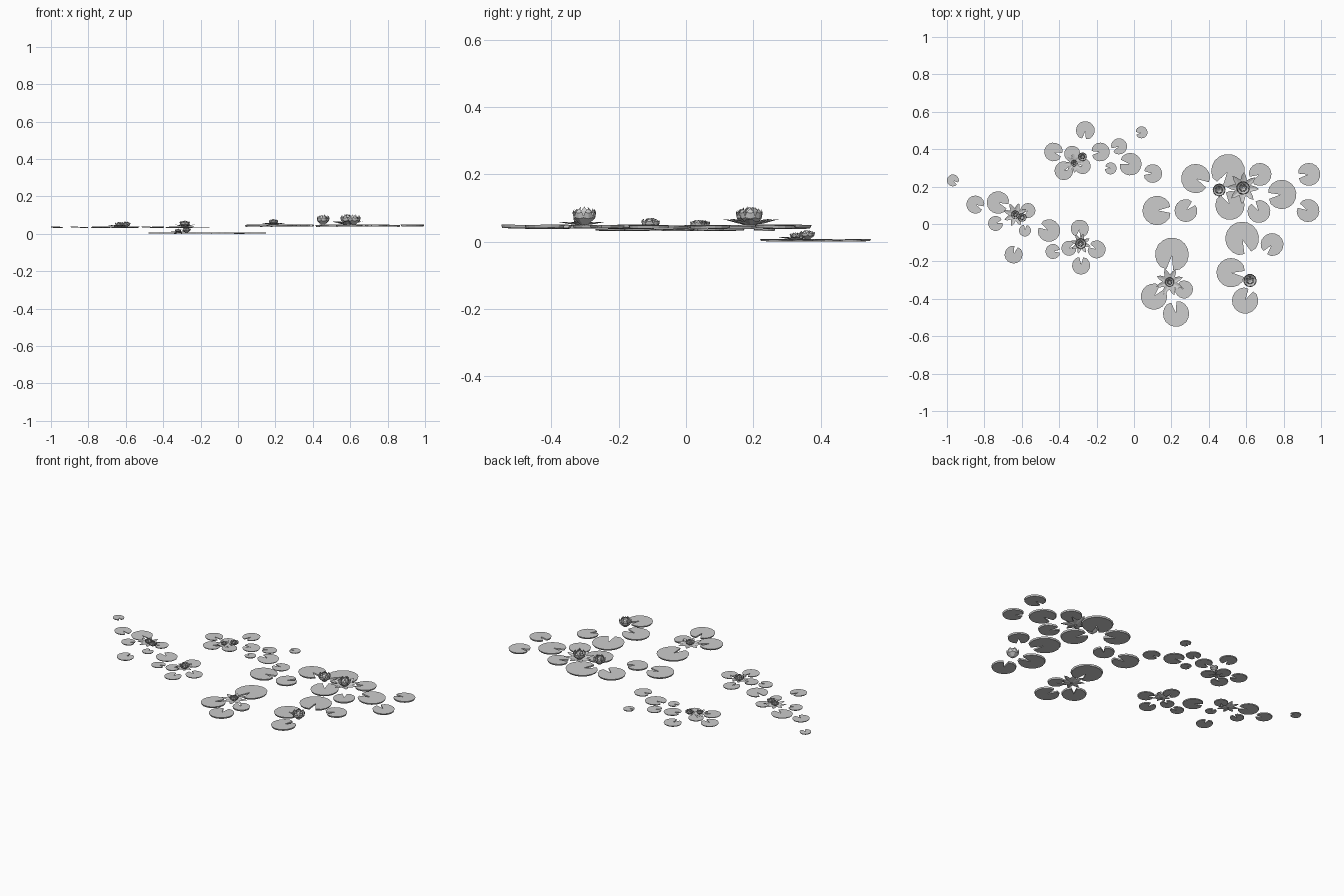
import bpy, bmesh, math, random
from mathutils import Vector, Matrix

if "Cube" in bpy.data.objects:
    bpy.data.objects.remove(bpy.data.objects["Cube"])

random.seed(4)

def finish(bm, name, loc, rot=(0, 0, 0)):
    bmesh.ops.recalc_face_normals(bm, faces=bm.faces)
    me = bpy.data.meshes.new(name)
    bm.to_mesh(me)
    bm.free()
    ob = bpy.data.objects.new(name, me)
    ob.location = loc
    ob.rotation_euler = rot
    bpy.context.collection.objects.link(ob)

# Lily pad: notched disc with a thin, slightly undercut rim
def pad(name, x, y, z, r, notch, thick):
    bm = bmesh.new()
    n, half = 16, math.radians(13)
    layers = []
    for dz, k in ((0, 0.95), (thick, 1.0)):
        ring = [bm.verts.new((0.08 * r, 0, dz))]
        for i in range(n + 1):
            a = half + (2 * math.pi - 2 * half) * i / n
            rr = r * k * (0.93 if i in (0, n) else 1)
            ring.append(bm.verts.new((rr * math.cos(a), rr * math.sin(a), dz)))
        layers.append(ring)
    lo, hi = layers
    for i in range(1, n + 1):
        bm.faces.new((hi[0], hi[i], hi[i + 1]))
        bm.faces.new((lo[0], lo[i + 1], lo[i]))
    for i in range(n + 2):
        j = (i + 1) % (n + 2)
        bm.faces.new((lo[i], lo[j], hi[j], hi[i]))
    t = 0.025
    finish(bm, name, (x, y, z), (random.uniform(-t, t), random.uniform(-t, t), notch))

# Petal ring: pointed, keeled petals; profile gives (radius, height, half width)
def petals(bm, count, profile, offset):
    for k in range(count):
        m = Matrix.Rotation(2 * math.pi * (k + offset) / count, 4, 'Z')
        rows = []
        for r, h, w in profile:
            sides = ((0, 0),) if w == 0 else ((-1, 1), (0, 0), (1, 1))
            rows.append([bm.verts.new(m @ Vector((r - d * 0.15 * w, s * w, h + d * 0.25 * w)))
                         for s, d in sides])
        for a, b in zip(rows, rows[1:]):
            for i in range(2):
                bm.faces.new((a[i], a[i + 1], b[0]) if len(b) == 1
                             else (a[i], a[i + 1], b[i + 1], b[i]))

# Flower: cupped inner rings, plus a star of low petals when open
def flower(name, x, y, z, c, h, s):
    bm = bmesh.new()
    petals(bm, 7, [(.25*c, 0, .2*c), (.85*c, .35*h, .42*c), (.95*c, .65*h, .3*c), (.8*c, .9*h, 0)], 0)
    petals(bm, 6, [(.1*c, 0, .15*c), (.55*c, .4*h, .36*c), (.55*c, .75*h, .25*c), (.3*c, h, 0)], .5)
    if s:
        petals(bm, 8, [(.1*s, 0, .08*s), (.5*s, .12*h, .2*s), (.8*s, .25*h, .13*s), (s, .34*h, 0)], .3)
    finish(bm, name, (x, y, z), (0, 0, random.uniform(0, 6)))

# Each cluster floats at its own level; pads are sorted into a few sizes,
# and their notches turn towards the nearest flower of the cluster
def cluster(name, z, thick, flowers, sizes):
    for i, (x, y, cup, star) in enumerate(flowers):
        flower(f"{name}_flower_{i + 1}", x, y, z + thick, cup, cup * (1.5 if cup > .03 else 1.15), star)
    count = 0
    for r, spots in sizes.items():
        for x, y in spots:
            fx, fy = min(((f[0], f[1]) for f in flowers), key=lambda p: math.hypot(p[0] - x, p[1] - y))
            notch = math.atan2(fy - y, fx - x) + random.uniform(-.3, .3)
            count += 1
            pad(f"{name}_lily_pad_{count}", x, y, z, r, notch, thick)

cluster("back", .003, .005,
        [(-.275, .36, .024, 0), (-.32, .325, .018, .052)],
        {.060: [(-.02, .32)],
         .050: [(-.26, .5), (-.43, .385), (-.18, .385), (-.375, .285), (.1, .27)],
         .043: [(-.33, .375), (-.08, .415), (-.275, .31)],
         .032: [(.04, .49), (-.125, .297)]})

cluster("left", .034, .005,
        [(-.635, .05, .023, .065), (-.598, .035, .024, 0), (-.285, -.105, .029, .055)],
        {.060: [(-.727, .115), (-.455, -.035)],
         .048: [(-.848, .104), (-.29, -.025), (-.2, -.136), (-.644, -.163), (-.283, -.222)],
         .040: [(-.567, .072), (-.74, .003), (-.433, -.147), (-.348, -.13)],
         .032: [(-.968, .233), (-.583, -.035)]})

cluster("right", .041, .009,
        [(.455, .182, .036, 0), (.583, .193, .037, .085), (.62, -.302, .037, 0), (.19, -.31, .026, .075)],
        {.090: [(.503, .284), (.203, -.163), (.578, -.078)],
         .078: [(.33, .243), (.79, .158), (.123, .072), (.513, .1), (.519, -.26)],
         .070: [(.594, -.409), (.107, -.388), (.225, -.48)],
         .061: [(.674, .265), (.935, .265), (.93, .072), (.668, .067), (.278, .072), (.738, -.11)],
         .048: [(.267, -.35)]})

# Lowest point rests on z = 0
bpy.context.view_layer.update()
low = min((o.matrix_world @ v.co).z for o in bpy.data.objects for v in o.data.vertices)
for o in bpy.data.objects:
    o.location.z -= low
